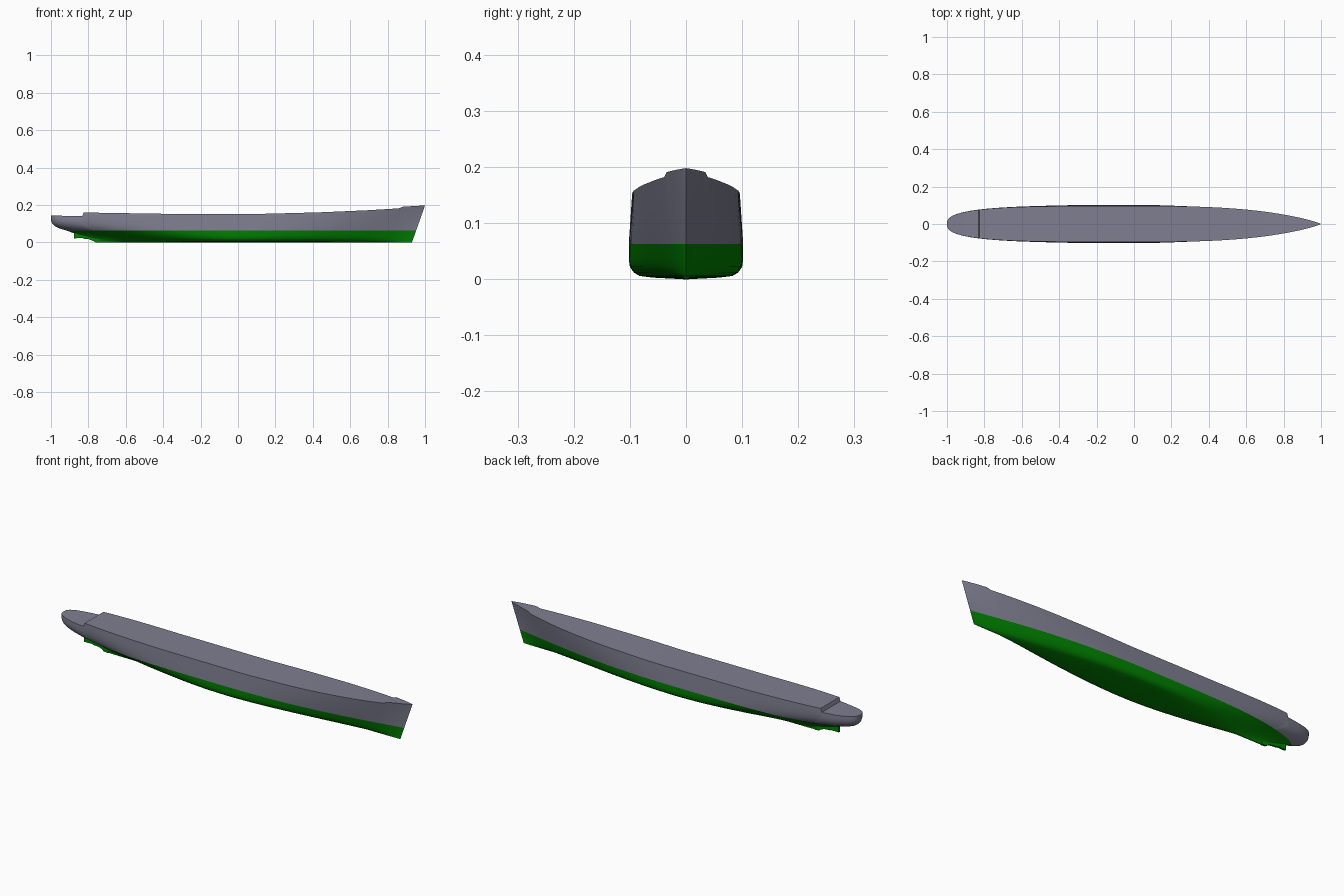
import bpy, bmesh, math

if "Cube" in bpy.data.objects:
    bpy.data.objects.remove(bpy.data.objects["Cube"])

WL = 0.063  # height of the paint line


def lerp(table, v):
    for (a, fa), (b, fb) in zip(table, table[1:]):
        if v <= b:
            k = max(0.0, (v - a) / (b - a))
            return tuple(p + (q - p) * k for p, q in zip(fa, fb))
    return table[-1][1]


# Deck edge height along the ship, with poop and forecastle steps
SHEER = [(-1, (0.145,)), (-0.9, (0.141,)), (-0.832, (0.141,)), (-0.825, (0.16,)),
         (-0.4, (0.153,)), (0.1, (0.152,)), (0.45, (0.161,)), (0.7, (0.172,)),
         (0.865, (0.182,)), (0.885, (0.191,)), (1, (0.198,))]

# Underwater waterlines: z -> stern end, half beam, aft p and q, fore p and q
LOWER = [(0.0, (0.76, 0.003, 4, 0.3, 4, 0.3)),
         (0.003, (0.765, 0.06, 1.7, 2.0, 1.6, 1.7)),
         (0.006, (0.77, 0.083, 1.8, 2.0, 1.7, 1.6)),
         (0.012, (0.785, 0.093, 2.0, 1.8, 1.8, 1.5)),
         (0.022, (0.81, 0.1, 2.3, 1.6, 1.9, 1.4)),
         (0.036, (0.845, 0.102, 2.7, 1.3, 2.0, 1.3)),
         (0.05, (0.88, 0.102, 3.3, 1.0, 2.1, 1.22)),
         (WL, (0.915, 0.102, 4, 0.75, 2.2, 1.15))]

# Stations, closer together towards both ends
S = sorted([-math.cos(math.pi * i / 56) for i in range(57)] + [-0.832, -0.825, 0.865, 0.885])


def point(s, z, aft, beam, pa, qa, pf, qf):
    p, q = (pa, qa) if s < 0 else (pf, qf)
    y = beam * max(0.0, 1 - abs(s) ** p) ** q
    bow = 0.93 + 0.07 * z / 0.198
    return (s * (aft if s < 0 else bow), y, z)


def lower_row(z, shape):
    return [point(s, z, *shape) for s in S]


def upper_row(t):
    r = 1 - t
    shape = (1 - 0.085 * r ** 4, 0.102 - 0.006 * t, 4, 0.36 + 0.39 * r ** 3,
             3 - 0.8 * r, 0.87 + 0.28 * r)
    return [point(s, WL + t * (lerp(SHEER, s)[0] - WL), *shape) for s in S]


def loft(name, rows, deck=False, color=None):
    bm = bmesh.new()
    sides = []
    for sign in (1, -1):
        grid = [[bm.verts.new((x, sign * y, z)) for x, y, z in row] for row in rows]
        sides.append(grid)
        for a, b in zip(grid, grid[1:]):
            for i in range(len(S) - 1):
                bm.faces.new((a[i], a[i + 1], b[i + 1], b[i]))
    edge = -1 if deck else 0   # close the top with a deck, or the bottom with a keel
    p, q = sides[0][edge], sides[1][edge]
    for i in range(len(S) - 1):
        bm.faces.new((p[i], p[i + 1], q[i + 1], q[i]))
    bmesh.ops.remove_doubles(bm, verts=bm.verts, dist=0.00005)
    bmesh.ops.recalc_face_normals(bm, faces=bm.faces)
    # make sure the open shell faces outward
    ref = max(bm.faces, key=lambda f: f.calc_center_median().y)
    if ref.normal.y < 0:
        bmesh.ops.reverse_faces(bm, faces=bm.faces)
    return finish(name, bm, color)


def finish(name, bm, color):
    me = bpy.data.meshes.new(name)
    bm.to_mesh(me)
    bm.free()
    ob = bpy.data.objects.new(name, me)
    bpy.context.collection.objects.link(ob)
    me.materials.append(color)
    bpy.ops.object.select_all(action='DESELECT')
    ob.select_set(True)
    bpy.context.view_layer.objects.active = ob
    bpy.ops.object.shade_smooth_by_angle(angle=math.radians(35))
    return ob


def paint(name, rgb):
    mat = bpy.data.materials.new(name)
    mat.diffuse_color = (*rgb, 1)
    mat.use_nodes = True
    mat.node_tree.nodes["Principled BSDF"].inputs["Base Color"].default_value = mat.diffuse_color
    return mat


green = paint("bottom_paint", (0.0, 0.22, 0.0))
grey = paint("topside_paint", (0.21, 0.21, 0.28))

# Painted underwater hull
loft("lower_hull", [lower_row(z, shape) for z, shape in LOWER], color=green)

# Topsides, counter stern and stepped deck
loft("upper_hull", [upper_row(i / 8) for i in range(9)], deck=True, color=grey)

# Skeg and rudder plate under the stern
profile = [(-0.74, 0.0), (-0.765, 0.002), (-0.78, 0.013), (-0.8, 0.018), (-0.83, 0.02),
           (-0.83, 0.023), (-0.878, 0.022), (-0.878, WL), (-0.74, WL)]
bm = bmesh.new()
face = bm.faces.new([bm.verts.new((x, -0.005, z)) for x, z in profile])
out = bmesh.ops.extrude_face_region(bm, geom=[face])
bmesh.ops.translate(bm, vec=(0, 0.01, 0),
                    verts=[v for v in out['geom'] if isinstance(v, bmesh.types.BMVert)])
bmesh.ops.recalc_face_normals(bm, faces=bm.faces)
finish("rudder_skeg", bm, green)
